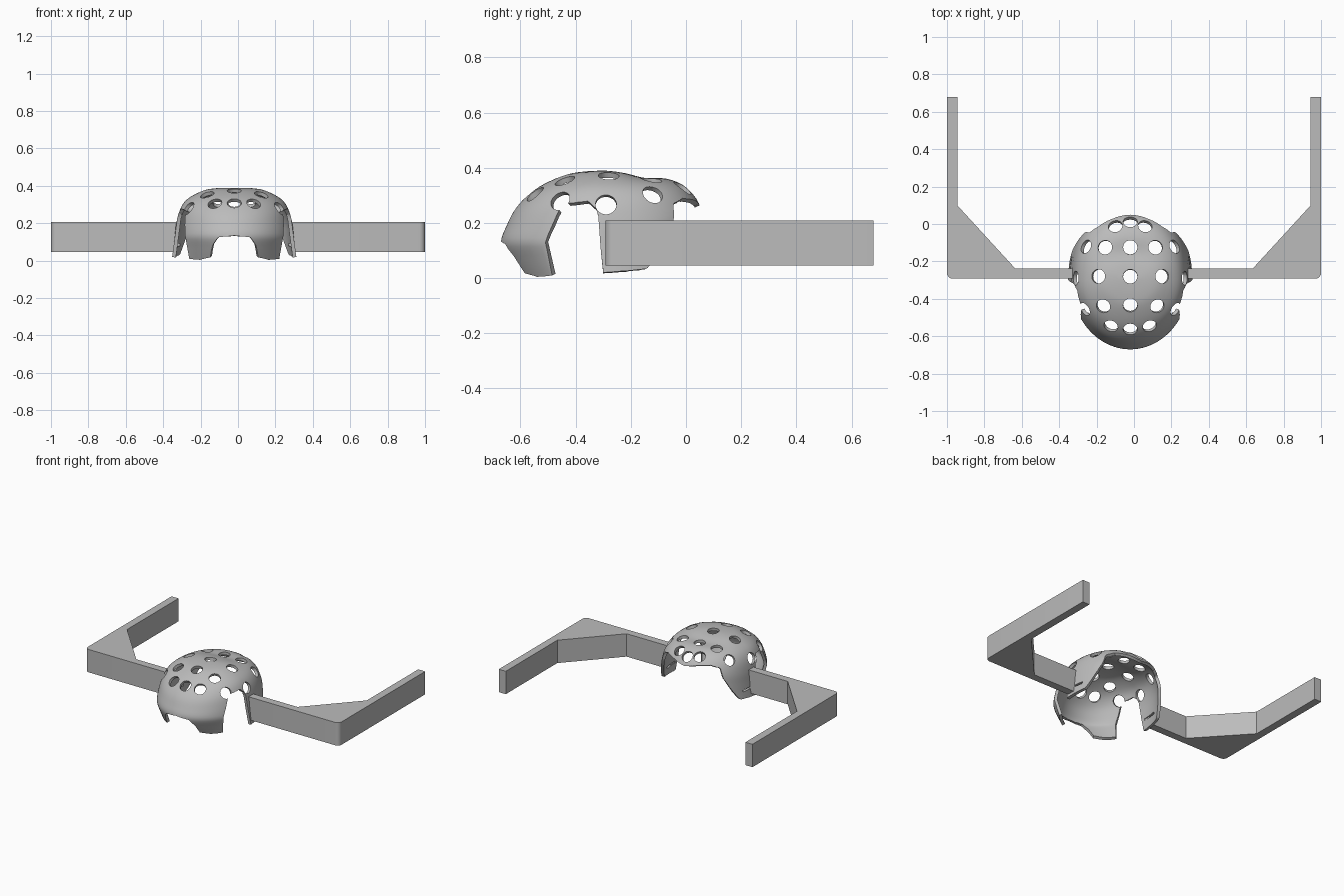
import bpy, bmesh, math
from mathutils import Vector, Matrix
from mathutils.bvhtree import BVHTree

cube = bpy.data.objects.get("Cube")
if cube:
    bpy.data.objects.remove(cube, do_unlink=True)

grey = bpy.data.materials.new("neutral_grey")
grey.use_nodes = True
grey.diffuse_color = (0.5, 0.5, 0.5, 1)
grey.node_tree.nodes["Principled BSDF"].inputs["Base Color"].default_value = (0.5, 0.5, 0.5, 1)


def make_object(name, bm):
    mesh = bpy.data.meshes.new(name)
    bm.to_mesh(mesh)
    bm.free()
    mesh.materials.append(grey)
    obj = bpy.data.objects.new(name, mesh)
    bpy.context.collection.objects.link(obj)
    return obj


def smooth(obj, angle):
    bpy.ops.object.select_all(action='DESELECT')
    obj.select_set(True)
    bpy.context.view_layer.objects.active = obj
    bpy.ops.object.shade_smooth_by_angle(angle=math.radians(angle))


# Bent arm: flat plan outline with a diagonal gusset, extruded upwards
def make_arm(name, side, inner):
    plan = [(inner, -0.292), (1, -0.292), (1, 0.68), (0.945, 0.68),
            (0.945, 0.1), (0.635, -0.238), (inner, -0.238)]
    bm = bmesh.new()
    face = bm.faces.new([bm.verts.new((side * x, y, 0.045)) for x, y in plan])
    top = bmesh.ops.extrude_face_region(bm, geom=[face])["geom"]
    bmesh.ops.translate(bm, vec=(0, 0, 0.163), verts=[v for v in top if isinstance(v, bmesh.types.BMVert)])
    corner = [e for e in bm.edges if all(abs(v.co.x) > 0.99 and v.co.y < 0 for v in e.verts)]
    bmesh.ops.bevel(bm, geom=corner, offset=0.03, segments=5, profile=0.5, affect='EDGES')
    bmesh.ops.recalc_face_normals(bm, faces=bm.faces)
    smooth(make_object(name, bm), 25)


make_arm("left_arm", 1, 0.288)
make_arm("right_arm", -1, 0.328)

# Shell meridians as (radius, height), crown to rim
CENTRE = Vector((-0.02, -0.3, 0))
FRONT = [(0, .39), (.08, .385), (.15, .37), (.25, .32), (.315, .255), (.35, .19), (.37, .13), (.345, .065), (.31, 0)]
SIDE = [(0, .39), (.1, .387), (.17, .373), (.25, .33), (.29, .275), (.31, .2), (.318, .13), (.325, .07), (.335, 0)]
BACK = [(0, .39), (.08, .38), (.15, .363), (.23, .36), (.3, .33), (.347, .27), (.36, .2), (.365, .1), (.365, 0)]
# Lower edge as (degrees from the front, height)
EDGE = [(0, .135), (16, .125), (23, .08), (27, .02), (40, .005), (54, .01), (55.5, .13), (61, .25), (64, .27),
        (80, .28), (86, .25), (88, .2), (89, .02), (112, .035), (118, .08), (125, .14), (132, .2), (137, .27),
        (150, .29), (165, .285), (180, .265)]


def spline(points, t):
    i = min(int(t), len(points) - 2)
    u = t - i
    p0, p1, p2, p3 = [Vector(points[min(max(k, 0), len(points) - 1)]) for k in range(i - 1, i + 3)]
    return 0.5 * (2 * p1 + (p2 - p0) * u + (2 * p0 - 5 * p1 + 4 * p2 - p3) * u * u
                  + (3 * p1 - p0 - 3 * p2 + p3) * u ** 3)


def edge_height(angle):
    for (a, za), (b, zb) in zip(EDGE, EDGE[1:]):
        if a <= angle <= b:
            return za + (zb - za) * (angle - a) / (b - a)
    return EDGE[-1][1]


def shell_point(t, angle):
    s, c = math.sin(angle), math.cos(angle)
    side, end = spline(SIDE, t), spline(FRONT if c > 0 else BACK, t)
    z = side.y * s * s + end.y * c * c
    power = 1 if c > 0 else 0.85
    x = side.x * math.copysign(abs(s) ** power, s)
    y = -end.x * math.copysign(abs(c) ** power, c)
    x *= 1 - 0.2 * max(0, c) * max(0, 1 - z / 0.13)
    return CENTRE + Vector((x, y, z))


COLS, ROWS = 240, 32
bm = bmesh.new()
grid = []
for i in range(COLS):
    angle = math.tau * i / COLS
    low = edge_height(math.degrees(min(angle, math.tau - angle)))
    last = 8.0
    for k in range(321):
        if shell_point(k / 40, angle).z <= low:
            last = k / 40
            break
    grid.append([bm.verts.new(shell_point(min(8 * j / ROWS, last), angle)) for j in range(ROWS + 1)])
for i in range(COLS):
    a, b = grid[i], grid[(i + 1) % COLS]
    for j in range(ROWS):
        bm.faces.new((a[j], a[j + 1], b[j + 1], b[j]))
bmesh.ops.remove_doubles(bm, verts=bm.verts, dist=0.0004)
bmesh.ops.recalc_face_normals(bm, faces=bm.faces)
crown = max(bm.faces, key=lambda f: f.calc_center_median().z)
if crown.normal.z < 0:
    bmesh.ops.reverse_faces(bm, faces=bm.faces)
tree = BVHTree.FromBMesh(bm)
shell = make_object("perforated_shell", bm)

# Vent holes as (offset from the centre line, y, z), mirrored, plus side slots
HOLES = [(0, -.565, .31), (.105, -.55, .31), (0, -.435, .375), (.145, -.44, .355), (.25, -.46, .285),
         (0, -.28, .39), (.17, -.28, .37), (.3, -.29, .27), (0, -.125, .365), (.135, -.125, .36),
         (.24, -.12, .305), (0, .015, .32), (.08, -.01, .33)]
cut = bmesh.new()
for x, y, z in HOLES:
    for sign in ((1, -1) if x else (1,)):
        spot, normal, _, _ = tree.find_nearest(Vector((CENTRE.x + sign * x, y, z)))
        turn = normal.to_track_quat('Z', 'Y').to_matrix().to_4x4()
        bmesh.ops.create_cone(cut, cap_ends=True, segments=28, radius1=0.038, radius2=0.038,
                              depth=0.11, matrix=Matrix.Translation(spot) @ turn)
for sign in (1, -1):
    place = Matrix.Translation((CENTRE.x + sign * 0.32, -0.225, 0.085))
    bmesh.ops.create_cube(cut, size=1, matrix=place @ Matrix.Diagonal((0.12, 0.11, 0.014, 1)))
cutter = make_object("hole_cutter", cut)
cutter.hide_render = True

bpy.context.view_layer.objects.active = shell
wall = shell.modifiers.new("wall", 'SOLIDIFY')
wall.thickness = 0.02
wall.offset = -1
vents = shell.modifiers.new("vents", 'BOOLEAN')
vents.operation = 'DIFFERENCE'
vents.solver = 'EXACT'
vents.object = cutter
for name in ("wall", "vents"):
    bpy.ops.object.modifier_apply(modifier=name)
bpy.data.objects.remove(cutter, do_unlink=True)
smooth(shell, 40)
